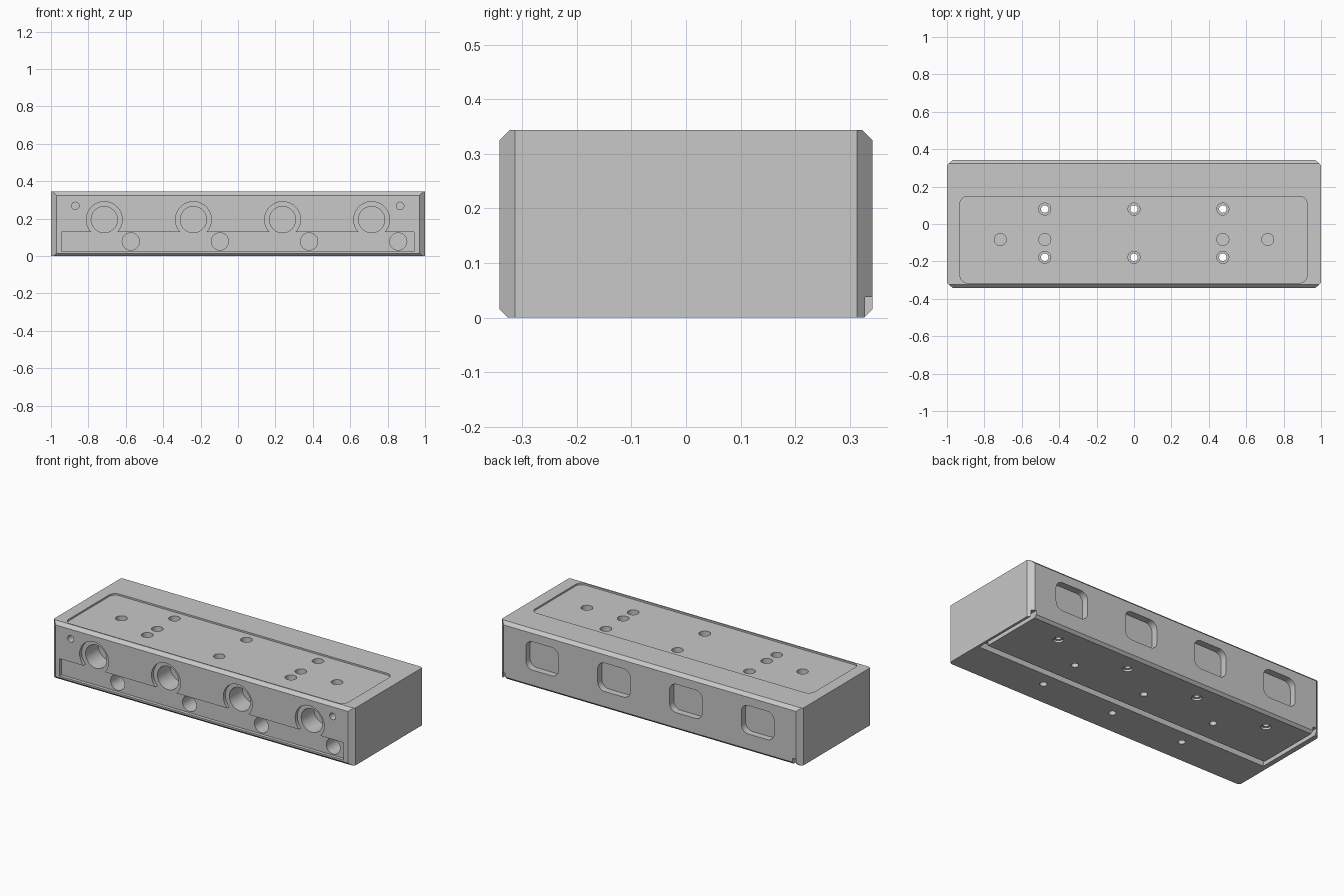
import bpy, bmesh, math
from mathutils import Matrix, Vector

if "Cube" in bpy.data.objects:
    bpy.data.objects.remove(bpy.data.objects["Cube"], do_unlink=True)

HX, HY, H = 1.0, 0.342, 0.344
BORES = [-0.715 + 0.4765 * i for i in range(4)]

metal = bpy.data.materials.new("plain grey metal")
metal.use_nodes = True
GREY = (0.58, 0.58, 0.58, 1)
metal.diffuse_color = GREY
metal.node_tree.nodes["Principled BSDF"].inputs["Base Color"].default_value = GREY


def make_object(bm, name):
    mesh = bpy.data.meshes.new(name)
    bmesh.ops.recalc_face_normals(bm, faces=bm.faces[:])
    bm.to_mesh(mesh)
    bm.free()
    mesh.materials.append(metal)
    obj = bpy.data.objects.new(name, mesh)
    bpy.context.collection.objects.link(obj)
    return obj


def box(lo, hi):
    bm = bmesh.new()
    lo, hi = Vector(lo), Vector(hi)
    bmesh.ops.create_cube(bm, size=1, matrix=Matrix.Translation((lo + hi) / 2)
                          @ Matrix.Diagonal((*(hi - lo), 1)))
    return bm


# Block with its long edges and upright edges chamfered
bm = box((-HX, -HY, 0), (HX, HY, H))


def chamfer(point, normal):
    bmesh.ops.bisect_plane(bm, geom=bm.verts[:] + bm.edges[:] + bm.faces[:],
                           plane_co=point, plane_no=normal, clear_outer=True)
    bmesh.ops.holes_fill(bm, edges=[e for e in bm.edges if e.is_boundary])


for sy in (-1, 1):
    for sx in (-1, 1):
        chamfer((sx * HX, sy * 0.314, 0), (sx * 0.028, sy * 0.03, 0))
    chamfer((0, sy * 0.323, H), (0, sy, 1))
    chamfer((0, sy * 0.327, 0), (0, sy, -1))
block = make_object(bm, "manifold_block")


def cut(bm):
    cutter = make_object(bm, "cutter")
    cutter.hide_render = True
    mod = block.modifiers.new("cut", "BOOLEAN")
    mod.operation, mod.solver, mod.object = "DIFFERENCE", "EXACT", cutter
    bpy.context.view_layer.objects.active = block
    bpy.ops.object.modifier_apply(modifier=mod.name)
    bpy.data.objects.remove(cutter, do_unlink=True)


def cut_hole(axis, a, b, r, start, end):
    """Round hole along y at (x, z), or along z at (x, y)."""
    bm = bmesh.new()
    mid = (start + end) / 2
    if axis == "y":
        mat = Matrix.Translation((a, mid, b)) @ Matrix.Rotation(math.pi / 2, 4, "X")
    else:
        mat = Matrix.Translation((a, b, mid))
    bmesh.ops.create_cone(bm, cap_ends=True, segments=40, radius1=r, radius2=r,
                          depth=abs(end - start), matrix=mat)
    cut(bm)


def cut_pocket(lo, hi, axis, r):
    """Box pocket with the edges along one axis rounded."""
    bm = box(lo, hi)
    edges = [e for e in bm.edges
             if abs((e.verts[0].co - e.verts[1].co)[axis]) > 1e-4]
    bmesh.ops.bevel(bm, geom=edges, offset=r, segments=8, profile=0.5, affect="EDGES")
    cut(bm)


# Three-sided groove in the underside, open at the back
GROOVE = 0.038
cut(box((-0.97, -0.095, -0.1), (0.985, -0.055, GROOVE)))
cut(box((-0.97, -0.095, -0.1), (-0.945, 0.5, GROOVE)))
cut(box((0.96, -0.095, -0.1), (0.985, 0.5, GROOVE)))

# Shallow top pocket
cut_pocket((-0.93, -0.315, H - 0.01), (0.925, 0.148, H + 0.1), 2, 0.04)

# Front slot, port counterbores, deep ports and small ports
FLOOR = -HY + 0.02
cut(box((-0.945, -0.5, 0.025), (0.94, FLOOR, 0.13)))
for x in BORES:
    cut_hole("y", x, 0.195, 0.096, -0.5, FLOOR)
    cut_hole("y", x, 0.195, 0.07, -0.5, -0.2)
    cut_hole("y", x + 0.142, 0.078, 0.046, -0.5, -0.22)
for x in (-0.87, 0.867):
    cut_hole("y", x, 0.268, 0.02, -0.5, -0.25)

# Rounded windows in the back, and small counterbored holes beneath them
for x in BORES:
    cut_pocket((x - 0.108, HY - 0.04, 0.105), (x + 0.108, 0.5, 0.275), 1, 0.045)
    cut_hole("z", x, 0.23, 0.028, -0.1, 0.012)
    cut_hole("z", x, 0.23, 0.016, -0.1, 0.09)

# Counterbored through holes and blind holes in the top
for x in (-0.477, 0, 0.475):
    for y in (0.08, -0.178):
        cut_hole("z", x, y, 0.032, H - 0.06, 0.5)
        cut_hole("z", x, y, 0.02, -0.1, 0.5)
for x in (-0.715, -0.477, 0.475, 0.715):
    cut_hole("z", x, -0.083, 0.032, H - 0.07, 0.5)

# Smooth bores, crisp machined edges
bpy.ops.object.select_all(action="DESELECT")
block.select_set(True)
bpy.context.view_layer.objects.active = block
bpy.ops.object.shade_smooth_by_angle(angle=math.radians(30))
